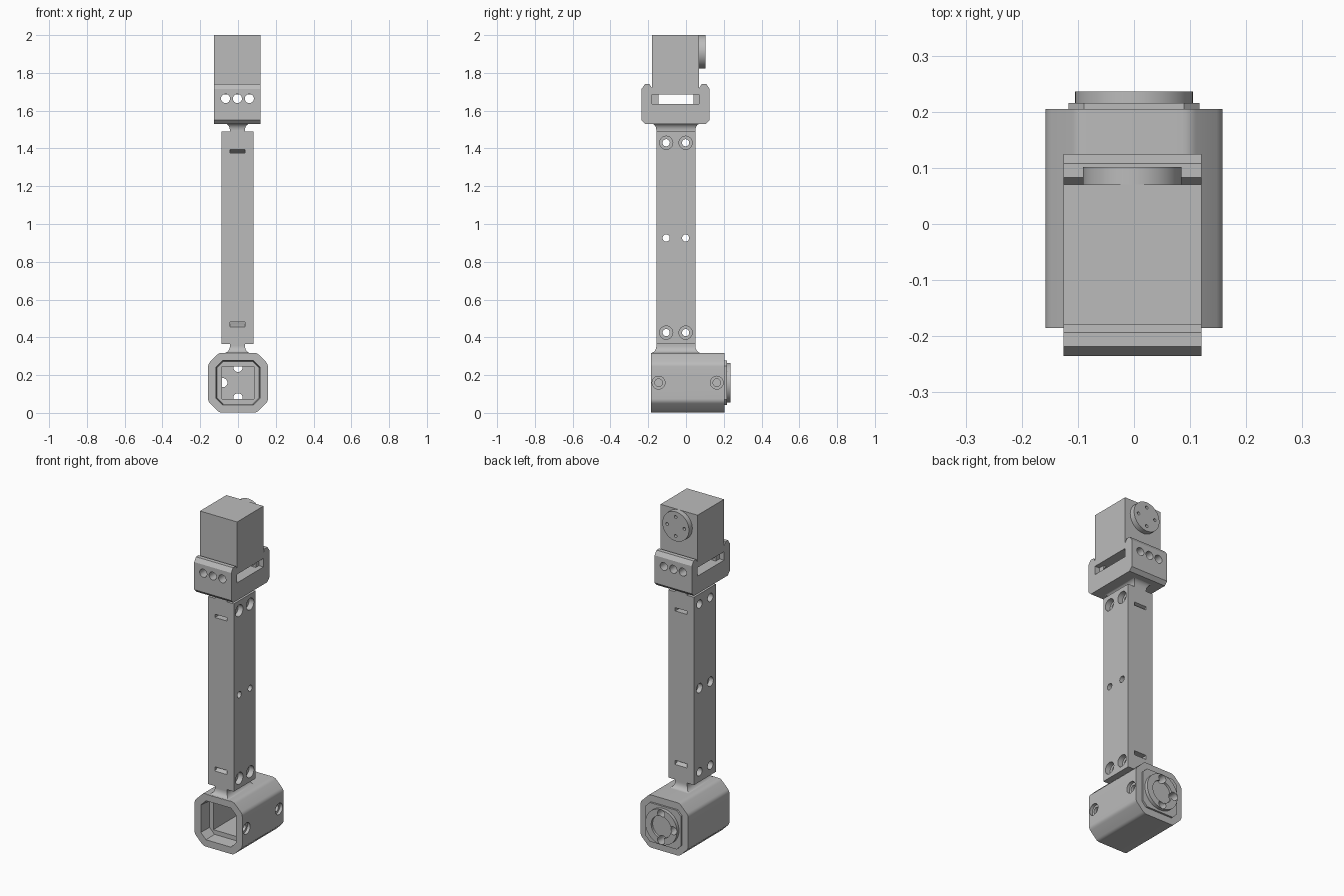
import bpy, bmesh, math
from mathutils import Vector

if "Cube" in bpy.data.objects:
    bpy.data.objects.remove(bpy.data.objects["Cube"], do_unlink=True)

grey = bpy.data.materials.new("plain_grey")
grey.use_nodes = True
grey.diffuse_color = (0.5, 0.5, 0.5, 1)
grey.node_tree.nodes["Principled BSDF"].inputs["Base Color"].default_value = (0.5, 0.5, 0.5, 1)

CX = -0.003          # centre line of arm and head
HZ = 0.16            # centre height of the base housing


def place(axis, u, v, w):
    """Put profile point (u, v) at distance w along the axis."""
    return {"x": (w, u, v), "y": (u, w, v), "z": (u, v, w)}[axis]


def loft(name, axis, sections):
    """Skin a list of (profile, distance) sections and cap both ends."""
    bm = bmesh.new()
    rings = [[bm.verts.new(place(axis, u, v, w)) for u, v in pts] for pts, w in sections]
    n = len(rings[0])
    for a, b in zip(rings, rings[1:]):
        for i in range(n):
            j = (i + 1) % n
            bm.faces.new((a[i], a[j], b[j], b[i]))
    bm.faces.new(rings[0])
    bm.faces.new(rings[-1])
    bmesh.ops.recalc_face_normals(bm, faces=bm.faces)
    mesh = bpy.data.meshes.new(name)
    bm.to_mesh(mesh)
    bm.free()
    mesh.materials.append(grey)
    obj = bpy.data.objects.new(name, mesh)
    bpy.context.scene.collection.objects.link(obj)
    return obj


def prism(name, axis, pts, a, b):
    return loft(name, axis, [(pts, a), (pts, b)])


def rect(u0, u1, v0, v1):
    return [(u0, v0), (u1, v0), (u1, v1), (u0, v1)]


def circle(u, v, r, n=32):
    return [(u + r * math.cos(math.tau * i / n), v + r * math.sin(math.tau * i / n)) for i in range(n)]


def chamfered(u, v, h, c):
    """Square of half size h with corners cut by c."""
    k = h - c
    return [(u + a, v + b) for a, b in
            ((-k, -h), (k, -h), (h, -k), (h, k), (k, h), (-k, h), (-h, k), (-h, -k))]


def rounded(pts, d, steps=4):
    """Soften each corner of a profile with a short curve."""
    out = []
    for i, p in enumerate(pts):
        p = Vector(p)
        a = p + (Vector(pts[i - 1]) - p).normalized() * d
        b = p + (Vector(pts[(i + 1) % len(pts)]) - p).normalized() * d
        for s in range(steps + 1):
            t = s / steps
            out.append(tuple(a * (1 - t) ** 2 + p * 2 * t * (1 - t) + b * t * t))
    return out


def cut(obj, *cutters):
    bpy.context.view_layer.objects.active = obj
    for c in cutters:
        c.hide_render = True
        mod = obj.modifiers.new("cut", "BOOLEAN")
        mod.operation = "DIFFERENCE"
        mod.solver = "EXACT"
        mod.object = c
        bpy.ops.object.modifier_apply(modifier=mod.name)
        bpy.data.objects.remove(c, do_unlink=True)


def hole(axis, u, v, r, a, b):
    return prism("cutter", axis, circle(u, v, r), a, b)


# Base housing: hollow rounded block, open at the front
housing = prism("base_housing", "y", rounded(chamfered(0, HZ, 0.158, 0.058), 0.015), -0.185, 0.205)
cut(housing,
    loft("cutter", "y", [(chamfered(0, HZ, 0.118, 0.035), -0.2),
                         (chamfered(0, HZ, 0.112, 0.033), -0.11)]),
    prism("cutter", "y", rect(-0.086, 0.086, HZ - 0.086, HZ + 0.086), -0.12, 0.14))
ring_holes = [(0, 0.08), (-0.08, 0), (0, -0.08)]
cut(housing, *[hole("y", x, HZ + z, 0.024, 0.1, 0.25) for x, z in ring_holes])
for y in (-0.145, 0.163):
    cut(housing, hole("x", y, HZ, 0.034, 0.14, 0.2), hole("x", y, HZ, 0.02, 0.125, 0.2))

# Back plate and round flange on the housing
plate = prism("back_plate", "y", chamfered(0, HZ, 0.117, 0.028), 0.203, 0.216)
flange = prism("back_flange", "y", circle(0, HZ, 0.105, 48), 0.214, 0.236)
cut(flange, hole("y", 0, HZ, 0.066, 0.222, 0.25))
for part in (plate, flange):
    cut(part, *[hole("y", x, HZ + z, 0.024, 0.1, 0.25) for x, z in ring_holes])

# Arm: long bar with a slot in each end
Y0, Y1 = -0.157, 0.05
YM = (Y0 + Y1) / 2
arm = prism("arm", "z", rect(CX - 0.085, CX + 0.085, Y0, Y1), 0.365, 1.49)
for a, b in ((0.3, 0.48), (1.375, 1.55)):
    cut(arm, prism("cutter", "z", rect(CX - 0.04, CX + 0.04, -0.3, 0.2), a, b))


# Tongues that fill the slots, with sloped ends
def tongue(name, root, tip, peak):
    pts = [(Y0, root), (Y1, root), (Y1, tip), (Y1 - 0.05, peak), (Y0 + 0.05, peak), (Y0, tip)]
    return prism(name, "x", pts, CX - 0.0399, CX + 0.0399)


lower_tongue = tongue("lower_tongue", 0.31, 0.455, 0.479)
upper_tongue = tongue("upper_tongue", 1.54, 1.395, 1.376)

# Cross holes in arm and tongues, counterbored on one side
for y in (-0.105, -0.002):
    for z, tongue_part in ((0.425, lower_tongue), (1.43, upper_tongue)):
        cut(arm, hole("x", y, z, 0.035, 0.05, 0.2), hole("x", y, z, 0.019, -0.2, 0.2),
            hole("x", y, z, 0.025, -0.2, -0.05))
        cut(tongue_part, hole("x", y, z, 0.019, -0.2, 0.2))
    cut(arm, hole("x", y, 0.926, 0.019, -0.2, 0.2), hole("x", y, 0.926, 0.028, -0.2, -0.06))


# Flared necks blending the tongues into housing and bracket
def neck(name, z_wide, direction):
    sections = []
    for i in range(7):
        t = i / 6 * math.pi / 2
        grow = 0.03 * (1 - math.sin(t))
        z = z_wide + direction * 0.036 * (1 - math.cos(t))
        sections.append((rect(CX - 0.04 - grow, CX + 0.04 + grow, Y0 - grow, Y1 + grow), z))
    sections.append((rect(CX - 0.04, CX + 0.04, Y0, Y1), z_wide + direction * 0.045))
    return loft(name, "z", sections)


neck("lower_neck", 0.317, 1)
neck("upper_neck", 1.533, -1)

# Head bracket: U-shaped channel
B0, B1 = CX - 0.123, CX + 0.123
side = [(0.18, 1.53), (0.18, 1.53)]
half = [(0.125, 1.635), (0.125, 1.72), (0.138, 1.74), (0.163, 1.74), (0.18, 1.715), (0.18, 1.55), (0.16, 1.53)]
mid = -0.055
profile = [(mid + u, v) for u, v in half] + [(mid - u, v) for u, v in reversed(half)]
bracket = prism("head_bracket", "x", profile, B0, B1)

# Inner blocks either side of the gap under the head
blocks = [prism("front_gap_block", "x", rect(-0.181, -0.145, 1.634, 1.688), B0 + 0.03, B1 - 0.03),
          prism("back_gap_block", "x", rect(0.04, 0.071, 1.634, 1.688), B0 + 0.03, B1 - 0.03)]
for part in [bracket] + blocks:
    cut(part, *[hole("y", CX + dx, 1.664, 0.024, -0.3, 0.3) for dx in (-0.063, 0, 0.063)])

# Head box with round output disc on its back
prism("head_box", "x", rect(-0.18, 0.07, 1.686, 2.0), B0, B1)
disc = prism("head_disc", "y", circle(CX, 1.912, 0.088, 48), 0.068, 0.102)
for i in range(4):
    a = i * math.pi / 2
    cut(disc, hole("y", CX + 0.057 * math.cos(a), 1.912 + 0.057 * math.sin(a), 0.009, 0.08, 0.12))

# Smooth curved walls, keep edges crisp
bpy.ops.object.select_all(action="DESELECT")
for obj in bpy.context.scene.objects:
    if obj.type == "MESH":
        obj.select_set(True)
        bpy.context.view_layer.objects.active = obj
bpy.ops.object.shade_smooth_by_angle(angle=math.radians(30))
